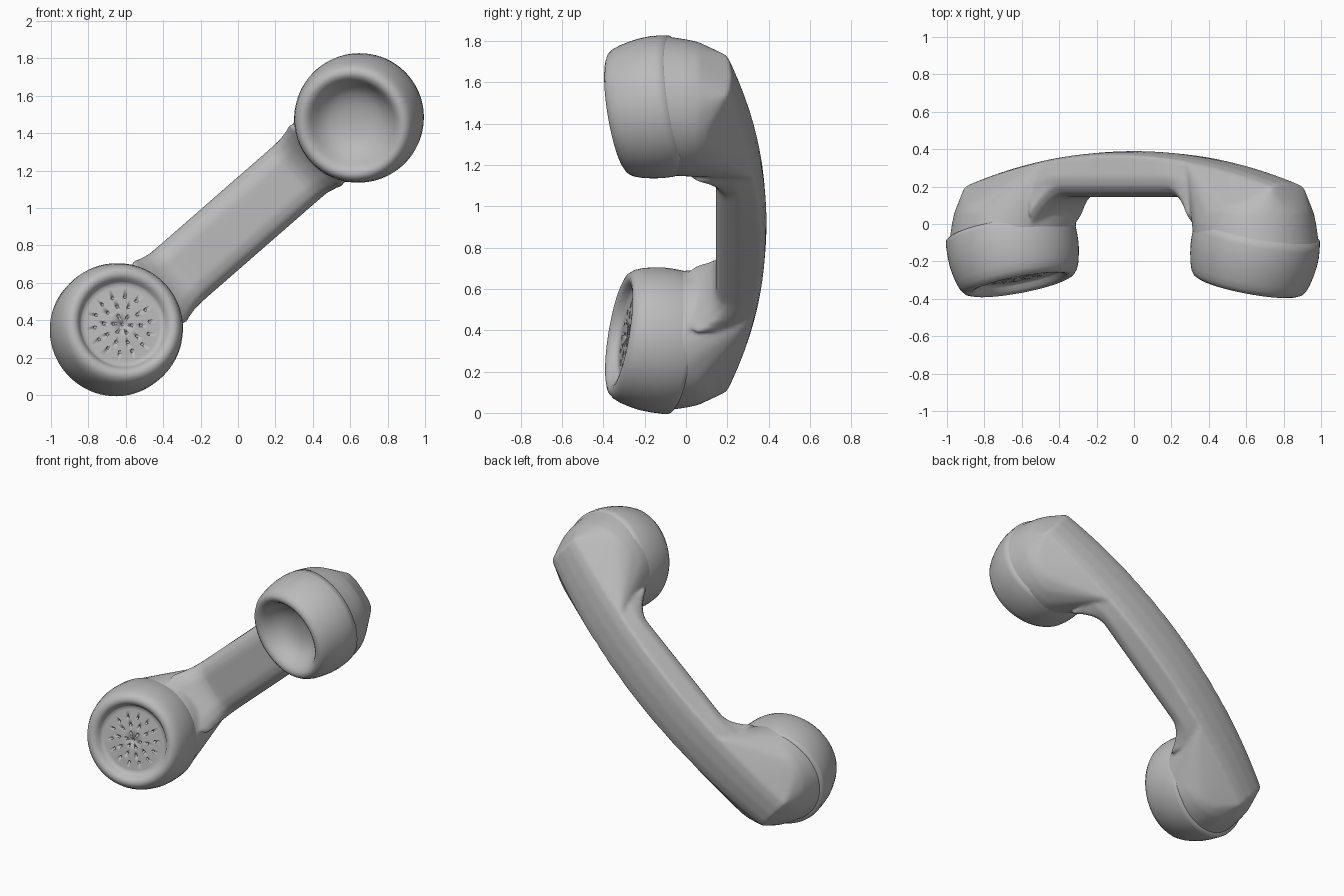
import bpy, bmesh, math
from mathutils import Vector, Matrix

if "Cube" in bpy.data.objects:
    bpy.data.objects.remove(bpy.data.objects["Cube"])

grey = bpy.data.materials.new("grey plastic")
grey.diffuse_color = (0.5, 0.5, 0.5, 1)
grey.use_nodes = True
grey.node_tree.nodes["Principled BSDF"].inputs["Base Color"].default_value = grey.diffuse_color

# local frame: x along the handset, y depth, z across; tilted diagonally in the end
TILT = Matrix.Translation((0, 0, 0.917)) @ Matrix.Rotation(math.radians(-41.1), 4, 'Y')
CUP_U, CUP_Y, LEAN = 0.861, -0.12, math.radians(14)


def finish(bm, name):
    bmesh.ops.recalc_face_normals(bm, faces=bm.faces)
    me = bpy.data.meshes.new(name)
    bm.to_mesh(me)
    bm.free()
    me.materials.append(grey)
    ob = bpy.data.objects.new(name, me)
    bpy.context.collection.objects.link(ob)
    ob.matrix_world = TILT
    for p in me.polygons:
        p.use_smooth = True
    return ob


def cup_point(side, r, t, a):
    """Point on a cup ring: radius r, distance t forward on the leaning axis."""
    n = Vector((-side * math.sin(LEAN), -math.cos(LEAN), 0))
    e = Vector((math.cos(LEAN), -side * math.sin(LEAN), 0))
    return (Vector((side * CUP_U, CUP_Y, 0)) + n * t
            + e * r * math.cos(a) + Vector((0, 0, r * math.sin(a))))


def back_points(u):
    """Crowned back of the grip, from the middle to its edge, then the widest line."""
    k = (u / 1.09) ** 2
    y, w = 0.39 - 0.17 * k, 0.16 - 0.03 * k
    return [(0, y), (w * 0.6, y - 0.006), (w, y - 0.022)]


def section(u):
    """Closed grip outline; the inner side drops and flares into the cups."""
    f = max(0, (abs(u) - 0.38) / 0.18) ** 2
    yi, fl = 0.145 - 0.145 * f, 0.04 * f
    half = back_points(u) + [(0.19, 0.25 - 0.04 * f), (0.182 + fl, yi + 0.055),
                             (0.15 + fl, yi + 0.017), (0.1 + fl, yi), (0, yi)]
    return half + [(-v, y) for v, y in half[-2:0:-1]]


# body: grip loft plus two cup backs, fused into one skin
bm = bmesh.new()
steps = [i * 0.56 / 14 for i in range(-14, 15)]
rings = [[bm.verts.new((u, y, v)) for v, y in section(u)] for u in steps]
for A, B in zip(rings, rings[1:]):
    for i in range(len(A)):
        j = (i + 1) % len(A)
        bm.faces.new((A[i], A[j], B[j], B[i]))
bm.faces.new(rings[0])
bm.faces.new(rings[-1])
for side in (-1, 1):
    hull = bmesh.new()
    angles = [i * math.tau / 64 for i in range(64)]
    for a in angles:
        for r, t in ((0.30, 0.05), (0.339, 0.0), (0.337, -0.06)):
            hull.verts.new(cup_point(side, r, t, a))
        for r, y in ((0.331, 0.0), (0.318, 0.06), (0.298, 0.10)):
            hull.verts.new((side * 0.853 + r * math.cos(a), y, r * math.sin(a)))
    for u in (0.5, 0.6, 0.7, 0.8, 0.9, 1.0, 1.09):
        for v, y in back_points(u):
            for s in (-1, 1):
                hull.verts.new((side * u, y, s * v))
    res = bmesh.ops.convex_hull(hull, input=hull.verts)
    bmesh.ops.delete(hull, geom=list({g for g in res["geom_interior"] + res["geom_unused"]
                                      if isinstance(g, bmesh.types.BMVert)}), context='VERTS')
    bmesh.ops.recalc_face_normals(hull, faces=hull.faces)
    tmp = bpy.data.meshes.new("cup_back_part")
    hull.to_mesh(tmp)
    hull.free()
    bm.from_mesh(tmp)
    bpy.data.meshes.remove(tmp)
body = finish(bm, "handset_body")
rm = body.modifiers.new("fuse", 'REMESH')
rm.mode, rm.voxel_size, rm.use_smooth_shade = 'VOXEL', 0.013, True
sm = body.modifiers.new("soften", 'SMOOTH')
sm.factor, sm.iterations = 0.5, 5


def lathe(name, side, profile, n=72):
    """Cup cap turned around the leaning axis, closed at both ends."""
    bm = bmesh.new()
    rows = [[bm.verts.new(cup_point(side, r, t, i * math.tau / n)) for i in range(n)]
            for r, t in profile]
    for A, B in zip(rows, rows[1:]):
        for i in range(n):
            j = (i + 1) % n
            bm.faces.new((A[i], A[j], B[j], B[i]))
    bm.faces.new(rows[0])
    bm.faces.new(rows[-1])
    return finish(bm, name)


# earpiece: deep rounded bowl
lathe("earpiece_cap", 1, [
    (0.30, -0.10), (0.334, -0.09), (0.341, -0.05), (0.345, 0.0), (0.343, 0.05), (0.336, 0.10),
    (0.325, 0.15), (0.313, 0.185), (0.298, 0.206), (0.28, 0.215), (0.262, 0.213),
    (0.245, 0.203), (0.23, 0.186), (0.21, 0.155), (0.18, 0.118), (0.14, 0.09),
    (0.09, 0.073), (0.04, 0.066), (0.005, 0.065)])

# mouthpiece: stepped cap with a shallow recessed grille
mouth = lathe("mouthpiece_cap", -1, [
    (0.30, -0.10), (0.335, -0.10), (0.345, -0.092), (0.35, -0.075), (0.352, 0.0), (0.35, 0.05),
    (0.342, 0.10), (0.331, 0.145), (0.317, 0.18), (0.298, 0.203), (0.277, 0.211),
    (0.258, 0.207), (0.243, 0.195), (0.232, 0.175), (0.222, 0.163), (0.20, 0.162),
    (0.14, 0.167), (0.07, 0.17), (0.005, 0.171)])

# grille holes: rings of small pits
bm = bmesh.new()
to_axis = Vector((0, 0, 1)).rotation_difference(
    Vector((math.sin(LEAN), -math.cos(LEAN), 0))).to_matrix().to_4x4()
for r, count in ((0, 1), (0.05, 6), (0.1, 10), (0.15, 14)):
    for i in range(count):
        p = cup_point(-1, r, 0.17, i * math.tau / count + r * 5)
        bmesh.ops.create_cone(bm, cap_ends=True, segments=10, radius1=0.008, radius2=0.008,
                              depth=0.05, matrix=Matrix.Translation(p) @ to_axis)
pits = finish(bm, "grille_hole_cutter")
pits.hide_render = True
pits.hide_set(True)
cut = mouth.modifiers.new("holes", 'BOOLEAN')
cut.operation, cut.object, cut.solver = 'DIFFERENCE', pits, 'EXACT'
